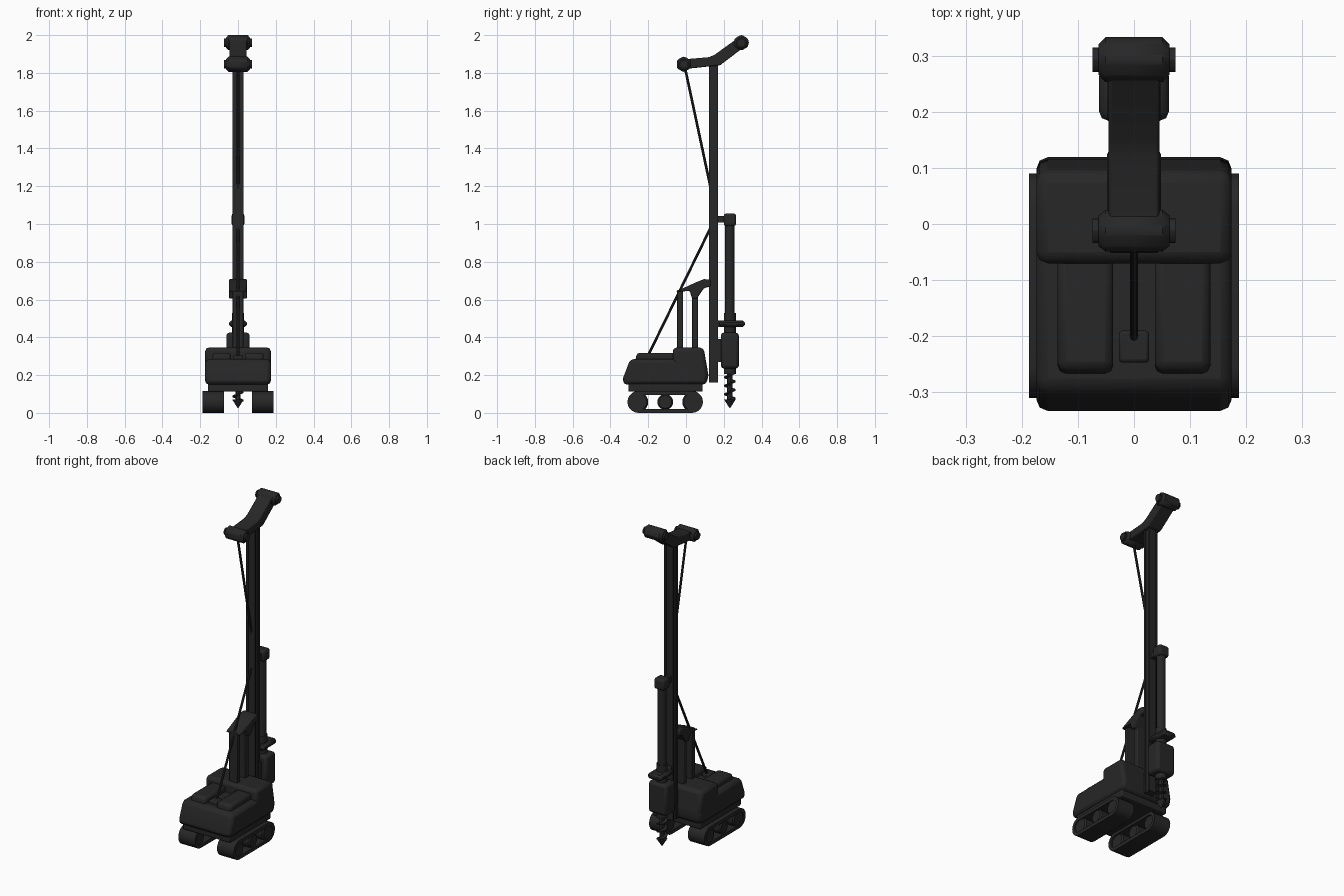
import bpy, bmesh, math
from mathutils import Vector

if "Cube" in bpy.data.objects:
    bpy.data.objects.remove(bpy.data.objects["Cube"])

dark = bpy.data.materials.new("dark_paint")
dark.diffuse_color = (0.02, 0.02, 0.02, 1)
dark.use_nodes = True
dark.node_tree.nodes["Principled BSDF"].inputs["Base Color"].default_value = dark.diffuse_color


def finish(name, bm, bevel=0, segs=2, smooth=True):
    bmesh.ops.recalc_face_normals(bm, faces=bm.faces)
    me = bpy.data.meshes.new(name)
    bm.to_mesh(me)
    bm.free()
    ob = bpy.data.objects.new(name, me)
    bpy.context.collection.objects.link(ob)
    me.materials.append(dark)
    if bevel:
        m = ob.modifiers.new("bevel", 'BEVEL')
        m.width, m.segments = bevel, segs
        m.limit_method, m.angle_limit = 'ANGLE', math.radians(30)
    if smooth:
        bpy.ops.object.select_all(action='DESELECT')
        ob.select_set(True)
        bpy.context.view_layer.objects.active = ob
        bpy.ops.object.shade_smooth_by_angle(angle=math.radians(30))
    return ob


def side_profile(name, pts, x0, x1, bevel=0, segs=2):
    """Extrude a (y, z) outline along x."""
    bm = bmesh.new()
    f = bm.faces.new([bm.verts.new((x0, y, z)) for y, z in pts])
    ext = bmesh.ops.extrude_face_region(bm, geom=[f])
    bmesh.ops.translate(bm, vec=(x1 - x0, 0, 0),
                        verts=[v for v in ext['geom'] if isinstance(v, bmesh.types.BMVert)])
    return finish(name, bm, bevel, segs)


def box(name, x0, x1, y0, y1, z0, z1, bevel=0, segs=2):
    return side_profile(name, [(y0, z0), (y1, z0), (y1, z1), (y0, z1)], x0, x1, bevel, segs)


def rod(name, a, b, r, n=16, bevel=0, r2=None):
    a, b = Vector(a), Vector(b)
    d = b - a
    bm = bmesh.new()
    bmesh.ops.create_cone(bm, cap_ends=True, segments=n, radius1=r,
                          radius2=r if r2 is None else r2, depth=d.length)
    m = d.to_track_quat('Z', 'Y').to_matrix().to_4x4()
    m.translation = (a + b) / 2
    bm.transform(m)
    return finish(name, bm, bevel, 1)


# Crawler tracks: belt loop, wheels and side frame
Y0, Y1, ZC = -0.252, 0.032, 0.058


def loop_pts(r):
    arc = [math.radians(-90 + 18 * i) for i in range(11)]
    return ([(Y1 + r * math.cos(a), ZC + r * math.sin(a)) for a in arc] +
            [(Y0 - r * math.cos(a), ZC - r * math.sin(a)) for a in arc])


for s, side in ((-1, "left"), (1, "right")):
    bm = bmesh.new()
    rings = [[bm.verts.new((s * x, y, z)) for y, z in loop_pts(r)]
             for x, r in ((0.075, 0.058), (0.187, 0.058), (0.187, 0.037), (0.075, 0.037))]
    n = len(rings[0])
    for k in range(4):
        a, b = rings[k], rings[(k + 1) % 4]
        for i in range(n):
            j = (i + 1) % n
            bm.faces.new((a[i], a[j], b[j], b[i]))
    finish(side + "_track_belt", bm)
    for i, (y, r) in enumerate(((Y0, 0.052), (-0.11, 0.042), (Y1, 0.052))):
        rod(f"{side}_track_wheel_{i}", (s * 0.085, y, ZC), (s * 0.182, y, ZC), r, 20, 0.008)

# Undercarriage and main body
box("undercarriage", -0.16, 0.16, -0.305, 0.088, 0.112, 0.16, 0.006)
side_profile("body", [(-0.333, 0.15), (0.108, 0.15), (0.119, 0.2), (0.1, 0.285),
                      (-0.295, 0.285), (-0.333, 0.185)], -0.174, 0.174, 0.02)
side_profile("front_housing", [(-0.07, 0.2), (0.119, 0.2), (0.093, 0.346), (-0.07, 0.346)],
             -0.174, 0.174, 0.02)
for s, side in ((-1, "left"), (1, "right")):
    x0, x1 = sorted((s * 0.037, s * 0.136))
    side_profile(side + "_engine_cover", [(-0.27, 0.27), (-0.055, 0.27), (-0.055, 0.318),
                                          (-0.26, 0.318)], x0, x1, 0.015)
box("stay_bracket", -0.027, 0.027, -0.247, -0.19, 0.27, 0.305, 0.006)

# Mast with front rails
box("mast", -0.024, 0.024, 0.125, 0.165, 0.16, 1.85)
for s in (-1, 1):
    for y in (0.121, 0.157):
        x0, x1 = sorted((s * 0.018, s * 0.03))
        box("mast_rail", x0, x1, y, y + 0.012, 0.16, 1.85)

# Mast support posts and linkage
for i, y in enumerate((-0.032, 0.047)):
    box(f"support_post_{i}", -0.028, 0.028, y - 0.016, y + 0.016, 0.3, 0.65, 0.004)
side_profile("support_linkage", [(-0.055, 0.642), (0.02, 0.645), (0.032, 0.605), (0.058, 0.605),
                                 (0.095, 0.66), (0.13, 0.67), (0.13, 0.706), (0.095, 0.708),
                                 (0.05, 0.69)], -0.048, 0.048, 0.006)

# Mast head arm with two pulleys
side_profile("mast_head", [(-0.01, 1.82), (0.13, 1.835), (0.18, 1.84), (0.305, 1.935),
                           (0.275, 1.985), (0.15, 1.895), (0.12, 1.883), (-0.01, 1.872)],
             -0.045, 0.045, 0.005)
for name, y, z in (("rear_pulley", 0.293, 1.96), ("front_pulley", -0.012, 1.846)):
    rod(name, (-0.063, y, z), (0.063, y, z), 0.04, 12, 0.012)
    rod(name + "_axle", (-0.074, y, z), (0.074, y, z), 0.022, 12)

# Stay rods
rod("upper_stay", (0, -0.008, 1.84), (0, 0.135, 1.17), 0.007, 8)
rod("lower_stay", (0, -0.205, 0.295), (0, 0.135, 0.99), 0.007, 8)

# Drill string
DY = 0.232
rod("drill_tube", (0, DY, 0.4), (0, DY, 1.02), 0.026, 16)
rod("tube_collar", (0, DY, 0.42), (0, DY, 0.53), 0.032, 16)
box("tube_cap", -0.034, 0.034, 0.2, 0.265, 0.99, 1.056, 0.012)
box("cap_bracket", -0.02, 0.02, 0.16, 0.21, 1.008, 1.042)
box("guide_arm", -0.025, 0.025, 0.16, 0.25, 0.455, 0.49)
box("guide_plate", -0.047, 0.047, 0.175, 0.312, 0.455, 0.49, 0.012, 1)
box("gearbox", -0.062, 0.062, 0.184, 0.28, 0.235, 0.425, 0.016)
box("gearbox_mount", -0.03, 0.03, 0.16, 0.19, 0.27, 0.39)
rod("gearbox_flange", (0, DY, 0.205), (0, DY, 0.24), 0.032, 16)

# Auger: core, tip and helical flight
rod("auger_core", (0, DY, 0.07), (0, DY, 0.22), 0.014, 12)
rod("auger_tip", (0, DY, 0.07), (0, DY, 0.026), 0.03, 12, 0, 0.002)
bm = bmesh.new()
prev = None
for i in range(61):
    a = i * math.tau / 18
    z = 0.065 + 0.15 * i / 60
    ring = [bm.verts.new((r * math.cos(a), DY + r * math.sin(a), z + h))
            for r, h in ((0.008, -0.007), (0.03, -0.003), (0.03, 0.003), (0.008, 0.007))]
    if prev:
        for k in range(4):
            bm.faces.new((prev[k], prev[(k + 1) % 4], ring[(k + 1) % 4], ring[k]))
    else:
        bm.faces.new(ring)
    prev = ring
bm.faces.new(prev)
finish("auger_flight", bm)
